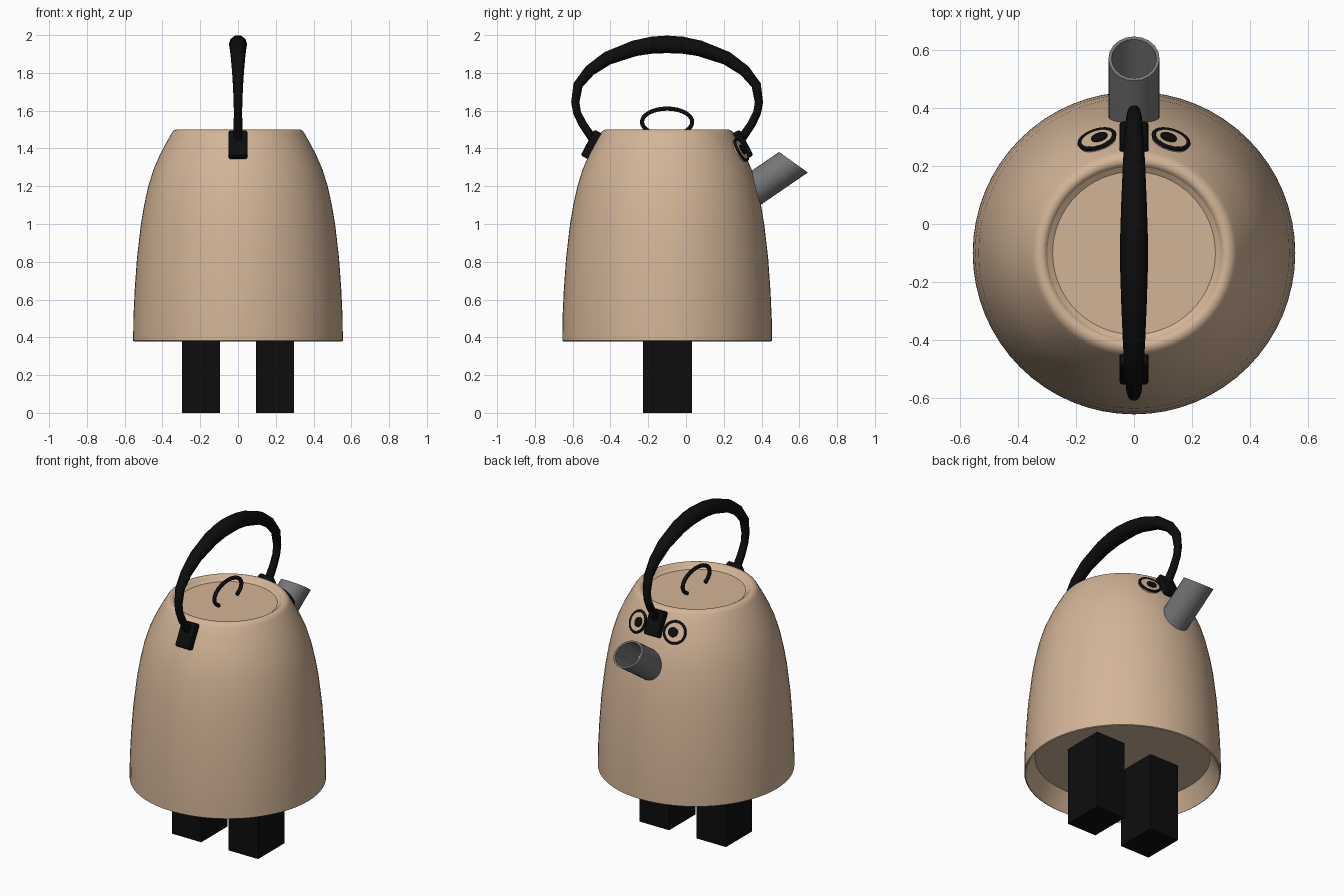
import bpy, bmesh, math
from mathutils import Vector, Matrix

if "Cube" in bpy.data.objects:
    bpy.data.objects.remove(bpy.data.objects["Cube"])

CY = -0.1  # kettle axis position in y


def material(name, col):
    m = bpy.data.materials.new(name)
    m.diffuse_color = (*col, 1)
    m.use_nodes = True
    m.node_tree.nodes["Principled BSDF"].inputs["Base Color"].default_value = m.diffuse_color
    return m


BEIGE = material("beige enamel", (0.65, 0.46, 0.31))
BLACK = material("black", (0.004, 0.004, 0.004))
GREY = material("grey metal", (0.18, 0.18, 0.18))


def finish(bm, name, mat, smooth=True, angle=35):
    bmesh.ops.recalc_face_normals(bm, faces=bm.faces)
    me = bpy.data.meshes.new(name)
    bm.to_mesh(me)
    bm.free()
    if smooth:
        me.shade_smooth()
        me.set_sharp_from_angle(angle=math.radians(angle))
    me.materials.append(mat)
    ob = bpy.data.objects.new(name, me)
    bpy.context.collection.objects.link(ob)
    return ob


def revolve(name, profile, mat, segs=64):
    bm = bmesh.new()
    vs = [bm.verts.new((r, CY, z)) for r, z in profile]
    es = [bm.edges.new(p) for p in zip(vs, vs[1:])]
    bmesh.ops.spin(bm, geom=vs + es, cent=(0, CY, 0), axis=(0, 0, 1),
                   angle=2 * math.pi, steps=segs, use_duplicate=False)
    bmesh.ops.remove_doubles(bm, verts=bm.verts, dist=1e-4)
    return finish(bm, name, mat)


def box(name, size, matrix, mat, bevel=0):
    bm = bmesh.new()
    bmesh.ops.create_cube(bm, size=1, matrix=matrix @ Matrix.Diagonal((*size, 1)))
    if bevel:
        bmesh.ops.bevel(bm, geom=bm.edges[:], offset=bevel, segments=2,
                        profile=0.5, affect='EDGES')
    return finish(bm, name, mat, smooth=False)


def disc(name, r, depth, matrix, mat):
    bm = bmesh.new()
    bmesh.ops.create_cone(bm, cap_ends=True, segments=32, radius1=r, radius2=r,
                          depth=depth, matrix=matrix)
    return finish(bm, name, mat)


def tube(name, points, mat, sides=3):
    # points: (y, z, radius) in the x = 0 plane
    cu = bpy.data.curves.new(name, 'CURVE')
    cu.dimensions = '3D'
    cu.bevel_depth = 1
    cu.bevel_resolution = sides
    cu.use_fill_caps = True
    sp = cu.splines.new('POLY')
    sp.points.add(len(points) - 1)
    for p, (y, z, r) in zip(sp.points, points):
        p.co = (0, y, z, 1)
        p.radius = r
    cu.materials.append(mat)
    ob = bpy.data.objects.new(name, cu)
    bpy.context.collection.objects.link(ob)


# Body shell with hollow foot and recessed lid
revolve("body", [
    (0, 0.485), (0.495, 0.485), (0.548, 0.378), (0.555, 0.382), (0.554, 0.5),
    (0.547, 0.65), (0.535, 0.82), (0.514, 1.0), (0.497, 1.1), (0.475, 1.2),
    (0.447, 1.29), (0.412, 1.37), (0.38, 1.43), (0.352, 1.48), (0.342, 1.493),
    (0.328, 1.5), (0.314, 1.5), (0.304, 1.494), (0.298, 1.485)], BEIGE)
revolve("lid", [(0.298, 1.485), (0.28, 1.472), (0, 1.472)], BEIGE)

# Lid loop
loop = []
for i in range(25):
    a = math.radians(-48 + 276 * i / 24)
    loop.append((CY + 0.133 * math.cos(a), 1.54 + 0.071 * math.sin(a), 0.0115))
tube("lid_loop", loop, BLACK)

# Carrying handle, thick at the top, mirrored about the axis
half = [(-0.475, 1.425, 0.024), (-0.50, 1.46, 0.024), (-0.548, 1.53, 0.023),
        (-0.577, 1.59, 0.022), (-0.586, 1.645, 0.023), (-0.572, 1.735, 0.027),
        (-0.51, 1.812, 0.032), (-0.415, 1.878, 0.038), (-0.272, 1.93, 0.044),
        (-0.18, 1.947, 0.047)]
path = half + [(CY, 1.951, 0.049)] + [(2 * CY - y, z, r) for y, z, r in reversed(half)]
tube("handle", path, BLACK)

# Handle mounts
for s, name in ((-1, "handle_mount_back"), (1, "handle_mount_front")):
    m = Matrix.Translation((0, CY + s * 0.395, 1.418)) @ Matrix.Rotation(s * math.radians(28), 4, 'X')
    box(name, (0.1, 0.06, 0.155), m, BLACK, 0.012)

# Legs
for s, name in ((-1, "left_leg"), (1, "right_leg")):
    box(name, (0.203, 0.258, 0.49), Matrix.Translation((s * 0.196, -0.098, 0.245)), BLACK)

# Spout: open tube with a slanted mouth
tip = Vector((0, 0.569, 1.327))
axis = Vector((0, 0.825, 0.565))
side, up = Vector((1, 0, 0)), Vector((0, -0.565, 0.825))
cut = Vector((0, 0.58, 0.814))
bm = bmesh.new()
N = 20
rings = []
for r, mouth in ((0.088, False), (0.088, True), (0.077, True), (0.077, False)):
    ring = []
    for i in range(N):
        a = 2 * math.pi * i / N
        off = r * (math.cos(a) * side + math.sin(a) * up)
        t = -off.dot(cut) / axis.dot(cut) if mouth else -0.34
        ring.append(bm.verts.new(tip + off + axis * t))
    rings.append(ring)
for k in range(4):
    A, B = rings[k], rings[(k + 1) % 4]
    for i in range(N):
        j = (i + 1) % N
        bm.faces.new((A[i], A[j], B[j], B[i]))
finish(bm, "spout", GREY)

# Eyes: pale disc, black rim and pupil, lying on the body
for s, tag in ((-1, "left"), (1, "right")):
    a, e = s * math.radians(18), math.radians(28)
    n = Vector((math.sin(a) * math.cos(e), math.cos(a) * math.cos(e), math.sin(e)))
    base = Vector((0.408 * math.sin(a), CY + 0.408 * math.cos(a), 1.39))
    rot = n.to_track_quat('Z', 'Y').to_matrix().to_4x4()

    def at(d, shift=0):
        inward = Vector((-s * math.cos(a), s * math.sin(a), 0))
        return Matrix.Translation(base + n * d + inward * shift) @ rot

    disc(tag + "_eye_white", 0.062, 0.02, at(-0.002), BEIGE)
    disc(tag + "_pupil", 0.029, 0.008, at(0.008, 0.01), BLACK)
    bpy.ops.mesh.primitive_torus_add(major_radius=0.062, minor_radius=0.0075,
                                     major_segments=32, minor_segments=8)
    rim = bpy.context.object
    rim.name = tag + "_eye_rim"
    rim.matrix_world = at(0.005)
    rim.data.materials.append(BLACK)
    rim.data.shade_smooth()
